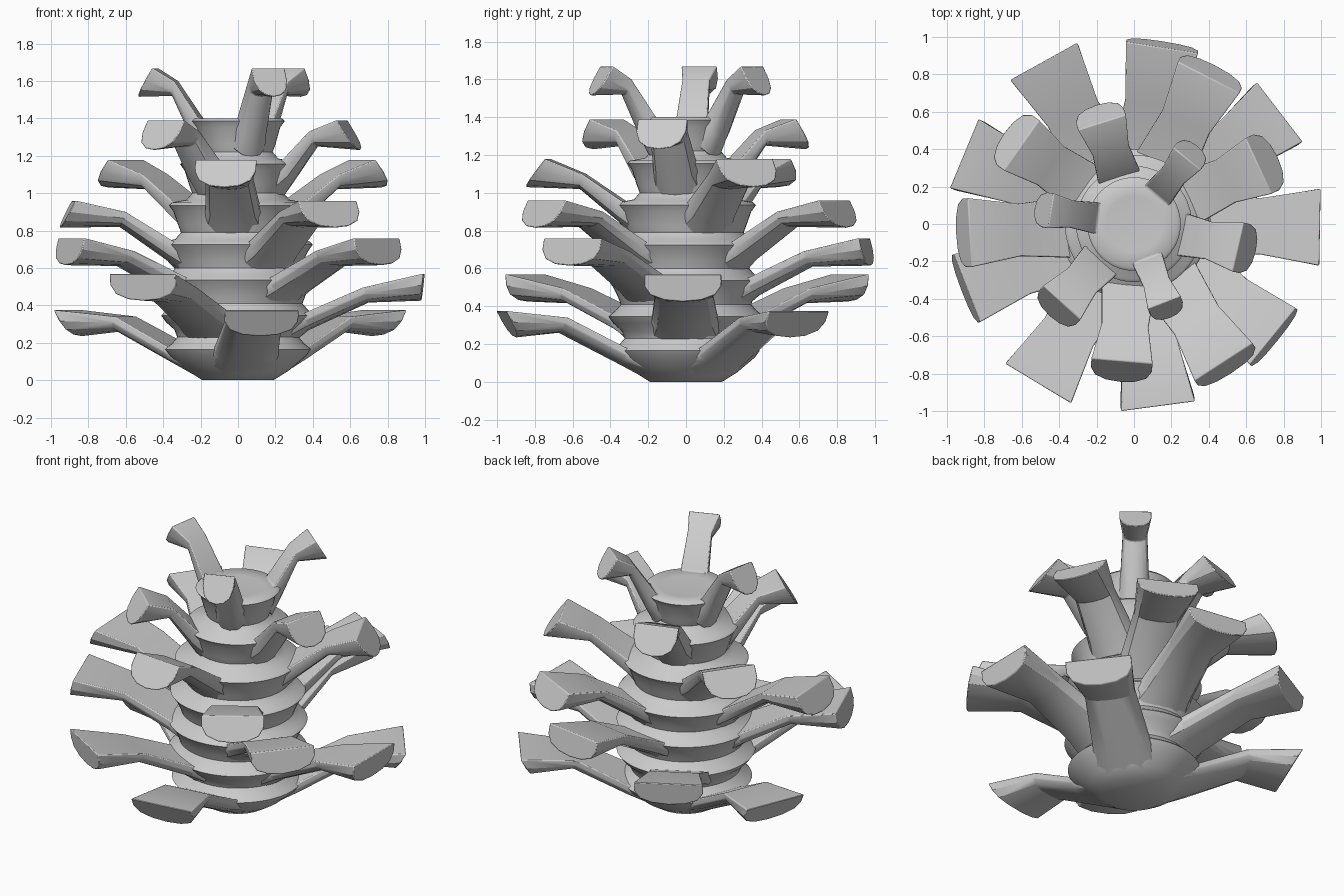
import bpy, bmesh
from math import sin, cos, pi, radians

if "Cube" in bpy.data.objects:
    bpy.data.objects.remove(bpy.data.objects["Cube"])

# tier: angle, ledge (r, z), bend (r, z), tip top (r, z), tip bottom (r, z), tip width, bend width
TIERS = [
    (37.5, (.39, .18), (.65, .34), (.985, .375), (.91, .235), .40, .30),
    (-1.0, (.41, .36), (.67, .495), (.995, .57), (.98, .425), .41, .30),
    (81.0, (.41, .55), (.65, .69), (.955, .76), (.99, .615), .39, .30),
    (63.0, (.40, .74), (.61, .90), (.88, .96), (.955, .815), .37, .28),
    (25.0, (.37, .95), (.54, 1.10), (.735, 1.18), (.85, 1.03), .33, .25),
    (-12.5, (.31, 1.17), (.41, 1.33), (.57, 1.39), (.67, 1.23), .27, .20),
    (51.0, (.25, 1.40), (.335, 1.60), (.45, 1.67), (.54, 1.515), .19, .145),
]
# D-shaped section: across, depth
SECTION = [(-.5, 0), (.5, 0), (.5, .42), (.42, .75), (.24, .94), (0, 1),
           (-.24, .94), (-.42, .75), (-.5, .42)]


def finish(bm, name, angle):
    bmesh.ops.recalc_face_normals(bm, faces=bm.faces)
    me = bpy.data.meshes.new(name)
    bm.to_mesh(me)
    bm.free()
    ob = bpy.data.objects.new(name, me)
    bpy.context.collection.objects.link(ob)
    bpy.ops.object.select_all(action='DESELECT')
    ob.select_set(True)
    bpy.context.view_layer.objects.active = ob
    bpy.ops.object.shade_smooth_by_angle(angle=radians(angle))
    return ob


def add_scale(bm, angle, rows):
    """Loft D sections along one scale; row = top (r, z), bottom (r, z), width."""
    a = radians(angle)
    rings = []
    for (tr, tz), (br, bz), w in rows:
        ring = []
        for u, v in SECTION:
            r, z, s = tr + (br - tr) * v, tz + (bz - tz) * v, u * w
            ring.append(bm.verts.new((r * cos(a) - s * sin(a), r * sin(a) + s * cos(a), z)))
        rings.append(ring)
    n = len(SECTION)
    for p, q in zip(rings, rings[1:]):
        for i in range(n):
            bm.faces.new((p[i], p[(i + 1) % n], q[(i + 1) % n], q[i]))
    bm.faces.new(rings[0])
    bm.faces.new(rings[-1][::-1])


# Scales: three per tier
for k, (angle, ledge, bend, top, bot, tw, bw) in enumerate(TIERS):
    R, z = ledge
    f = k / 6
    under = (bend[0] + .03 - .01 * f, bend[1] - .08)
    rows = [
        ((.08, z - .03), (max(.17, R - .20 + .15 * f), max(.005, z - .21)), bw * 1.45),
        ((R - .05, z), (R - .04 + .04 * f, z - .09 - .02 * f), bw * 1.15),
        (bend, under, bw),
        (top, bot, tw),
    ]
    bm = bmesh.new()
    for j in range(3):
        add_scale(bm, angle + 120 * j, rows)
    ob = finish(bm, f"scale_tier_{k + 1}", 32)
    bev = ob.modifiers.new("soft_edges", 'BEVEL')
    bev.width = .006
    bev.segments = 2
    bev.angle_limit = radians(40)

# Core: turned profile with a ledge at every tier
profile = [(0, 0), (.19, 0), (.27, .05)]
for k, t in enumerate(TIERS):
    R, z = t[1]
    profile += [(R - .025, z - .05), (R, z - .015), (R - .015, z)]
    if k < 6:
        neck = min(R, TIERS[k + 1][1][0]) - .065
        profile += [(neck + .03, z + .015), (neck, z + .05), (neck + .015, z + .09)]
profile += [(.15, 1.395), (0, 1.39)]

bm = bmesh.new()
N = 48
verts = [bm.verts.new((r, 0, z)) for r, z in profile]
edges = [bm.edges.new(e) for e in zip(verts, verts[1:])]
bmesh.ops.spin(bm, geom=verts + edges, cent=(0, 0, 0), axis=(0, 0, 1),
               angle=2 * pi, steps=N, use_duplicate=False)
bmesh.ops.remove_doubles(bm, verts=bm.verts, dist=.0005)
finish(bm, "cone_core", 60)
